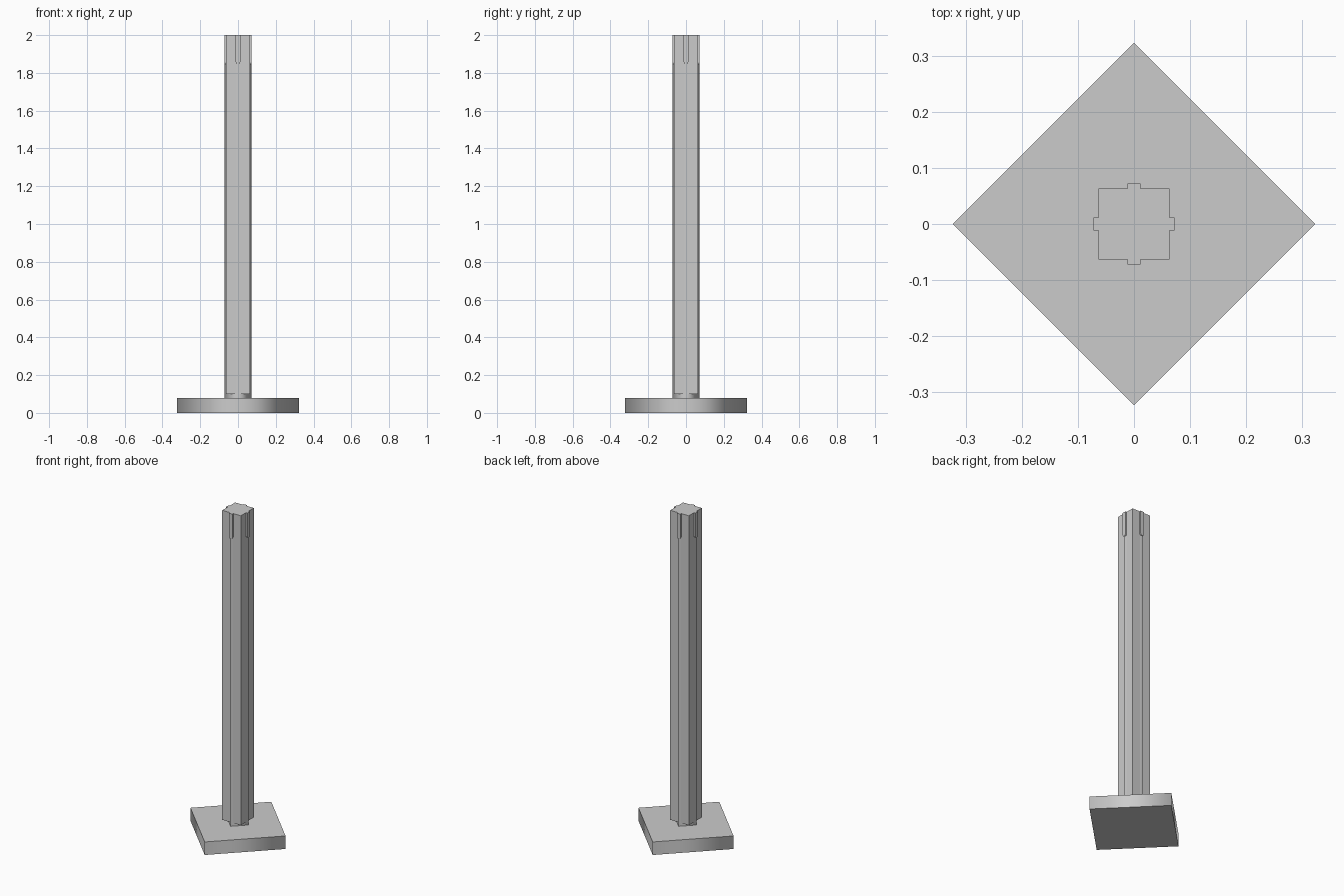
import bpy, bmesh, math
from mathutils import Matrix

cube = bpy.data.objects.get("Cube")
if cube:
    bpy.data.objects.remove(cube, do_unlink=True)

grey = bpy.data.materials.new("plain grey")
grey.use_nodes = True
colour = (0.6, 0.6, 0.6, 1)
grey.diffuse_color = colour
grey.node_tree.nodes["Principled BSDF"].inputs["Base Color"].default_value = colour


def finish(name, bm):
    bmesh.ops.recalc_face_normals(bm, faces=bm.faces)
    mesh = bpy.data.meshes.new(name)
    bm.to_mesh(mesh)
    bm.free()
    mesh.materials.append(grey)
    obj = bpy.data.objects.new(name, mesh)
    bpy.context.collection.objects.link(obj)
    return obj


def extrude(bm, points, offset):
    """Extrude a closed outline into a solid."""
    face = bm.faces.new([bm.verts.new(p) for p in points])
    geom = bmesh.ops.extrude_face_region(bm, geom=[face])["geom"]
    new = [v for v in geom if isinstance(v, bmesh.types.BMVert)]
    bmesh.ops.translate(bm, verts=new, vec=offset)


def four_sided(name, radius, bottom, top, turn=0, smooth=False):
    """Four-sided column; smooth ones blend around the sides with sharp rims."""
    bm = bmesh.new()
    angles = [turn + i * math.pi / 2 for i in range(4)]
    outline = [(radius * math.cos(a), radius * math.sin(a), bottom) for a in angles]
    extrude(bm, outline, (0, 0, top - bottom))
    bm.normal_update()
    if smooth:
        for f in bm.faces:
            f.smooth = abs(f.normal.z) < 0.5
        for e in bm.edges:
            e.smooth = abs(e.verts[0].co.z - e.verts[1].co.z) > 0.001
    return finish(name, bm)


# Diamond foot, inner core whose corners show as ridges, and square sleeve
four_sided("base", 0.323, 0, 0.08, smooth=True)
four_sided("inner_core", 0.072, 0.07, 1.86, smooth=True)
four_sided("square_post", 0.063 * math.sqrt(2), 0.1, 2, turn=math.pi / 4)

# Round-ended tabs at the top of each side
HALF, REACH, TIP, TOP = 0.012, 0.072, 1.845, 2
for i, side in enumerate(("front", "left", "back", "right")):
    bm = bmesh.new()
    outline = [(HALF, -REACH, TOP), (-HALF, -REACH, TOP)]
    for k in range(7):
        a = math.pi + k * math.pi / 6
        outline.append((HALF * math.cos(a), -REACH, TIP + HALF + HALF * math.sin(a)))
    extrude(bm, outline, (0, 0.02, 0))
    bm.transform(Matrix.Rotation(i * math.pi / 2, 4, "Z"))
    finish(side + "_tab", bm)
